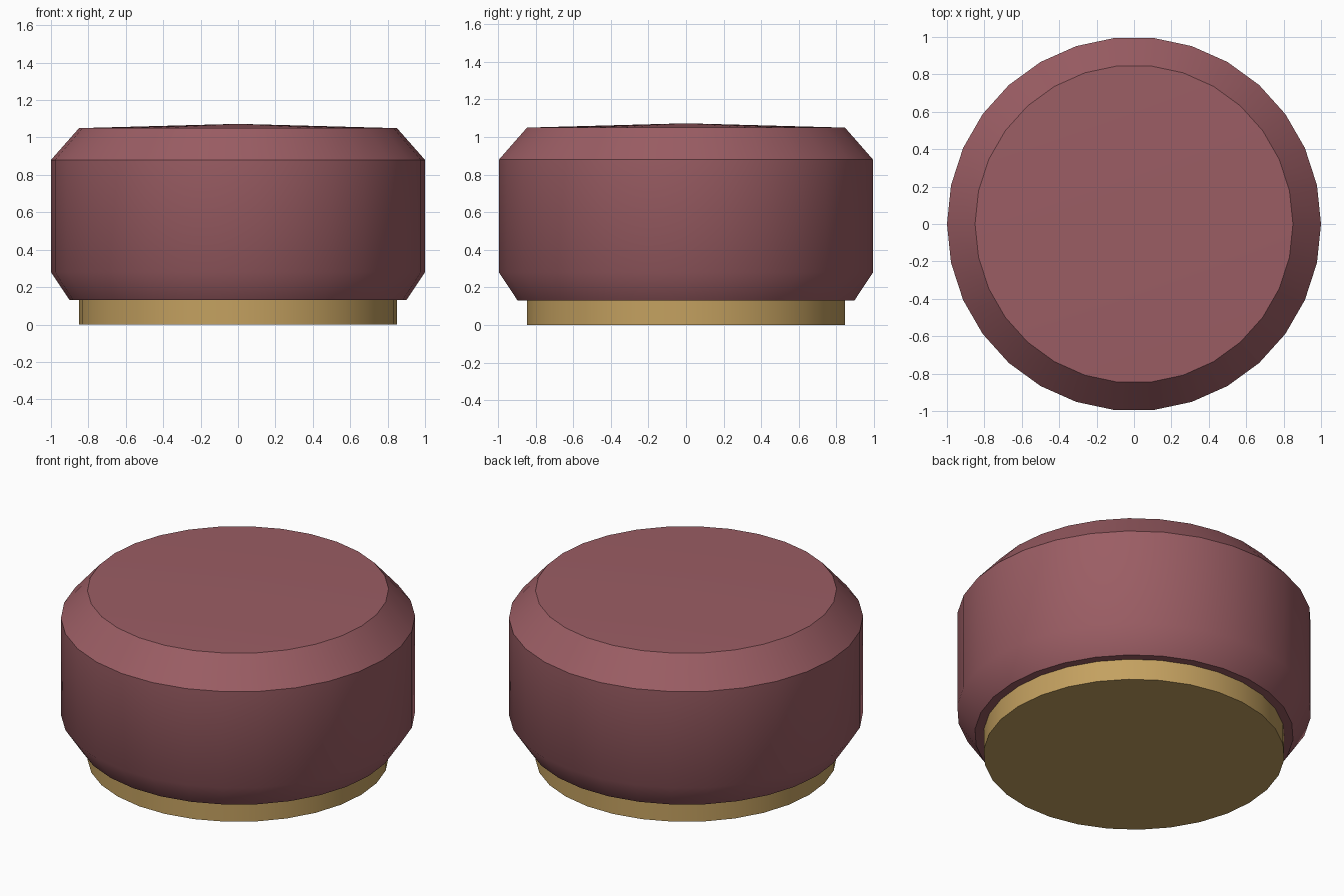
import bpy, bmesh, math

if "Cube" in bpy.data.objects:
    bpy.data.objects.remove(bpy.data.objects["Cube"])

SIDES = 30


def material(name, rgb):
    m = bpy.data.materials.new(name)
    m.diffuse_color = (*rgb, 1.0)
    m.use_nodes = True
    m.node_tree.nodes["Principled BSDF"].inputs["Base Color"].default_value = m.diffuse_color
    return m


def lathe(name, profile, mat, smooth_deg):
    """Revolve (radius, z) points about z; radius 0 makes a single pole vertex."""
    bm = bmesh.new()
    rings = []
    for r, z in profile:
        if r == 0:
            rings.append([bm.verts.new((0, 0, z))] * SIDES)
        else:
            rings.append([bm.verts.new((r * math.cos(a), r * math.sin(a), z))
                          for a in (2 * math.pi * i / SIDES for i in range(SIDES))])
    for low, high in zip(rings, rings[1:]):
        for i in range(SIDES):
            j = (i + 1) % SIDES
            corners = list(dict.fromkeys((low[i], low[j], high[j], high[i])))
            bm.faces.new(corners)
    bmesh.ops.recalc_face_normals(bm, faces=bm.faces)
    mesh = bpy.data.meshes.new(name)
    bm.to_mesh(mesh)
    bm.free()
    mesh.materials.append(mat)
    ob = bpy.data.objects.new(name, mesh)
    bpy.context.collection.objects.link(ob)
    bpy.ops.object.select_all(action='DESELECT')
    ob.select_set(True)
    bpy.context.view_layer.objects.active = ob
    bpy.ops.object.shade_smooth_by_angle(angle=math.radians(smooth_deg))
    return ob


maroon = material("dusty_maroon", (0.328, 0.110, 0.127))
gold = material("muted_gold", (0.552, 0.356, 0.117))

# Cushion body: chamfered drum with a very shallow conical top
lathe("cushion", [(0, 0.13), (0.9, 0.13), (1, 0.28), (1, 0.88),
                  (0.85, 1.05), (0, 1.073)], maroon, 38)

# Base plinth
lathe("base", [(0, 0), (0.85, 0), (0.85, 0.13), (0, 0.13)], gold, 38)
